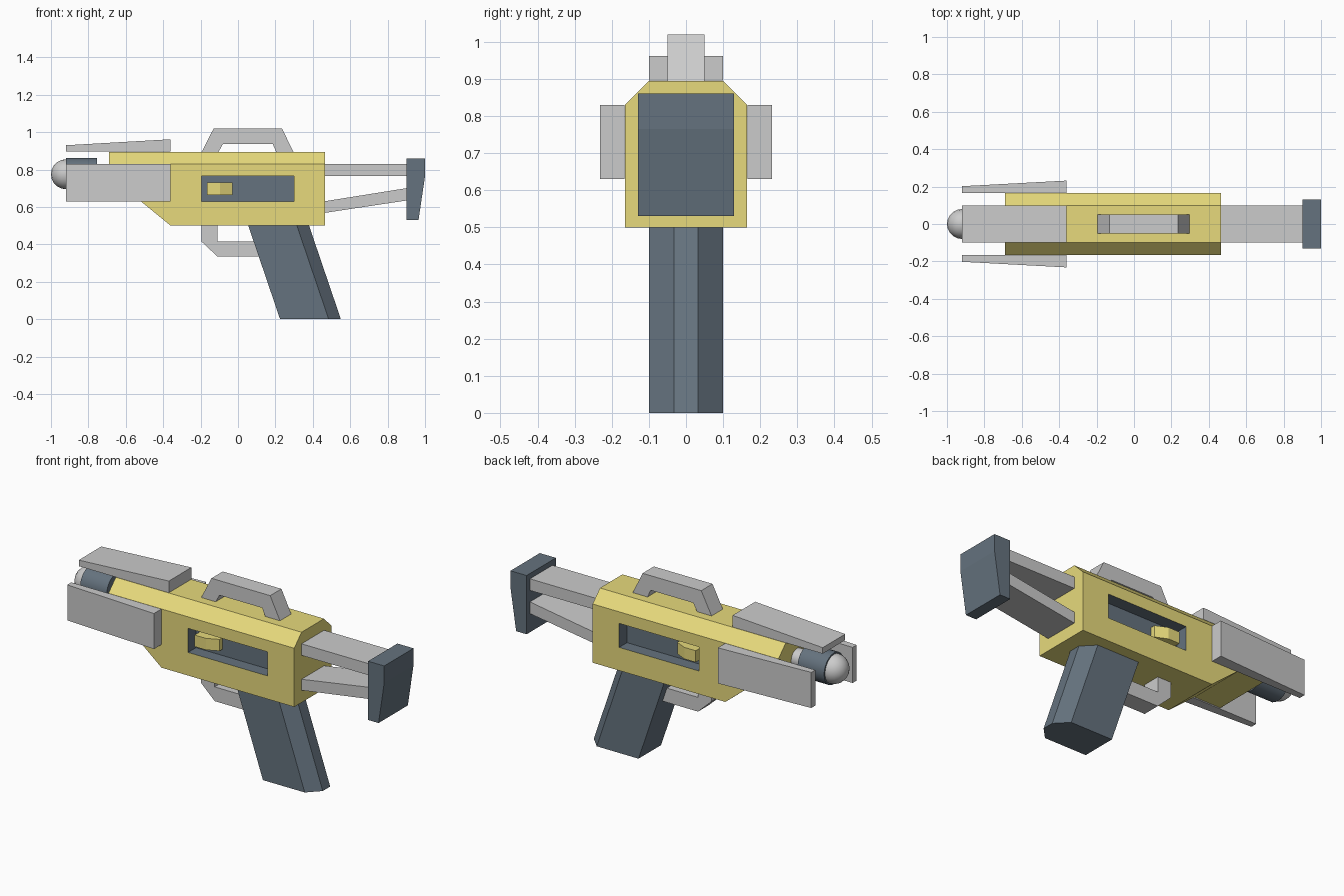
import bpy, bmesh
from math import pi

if "Cube" in bpy.data.objects:
    bpy.data.objects.remove(bpy.data.objects["Cube"])


def material(name, rgb):
    m = bpy.data.materials.new(name)
    m.diffuse_color = (*rgb, 1)
    m.use_nodes = True
    m.node_tree.nodes["Principled BSDF"].inputs["Base Color"].default_value = m.diffuse_color
    return m


YELLOW = material("yellow", (0.80, 0.70, 0.20))
DARK = material("dark_slate", (0.13, 0.17, 0.21))


def finish(name, bm, mat=None):
    bmesh.ops.recalc_face_normals(bm, faces=bm.faces)
    me = bpy.data.meshes.new(name)
    bm.to_mesh(me)
    bm.free()
    ob = bpy.data.objects.new(name, me)
    bpy.context.collection.objects.link(ob)
    if mat:
        me.materials.append(mat)
    return ob


def prism(name, profile, place, a, b, mat=None):
    """Loft a 2D profile between two stations; place(u, v, t) gives the 3D point."""
    bm = bmesh.new()
    ends = [[bm.verts.new(place(u, v, t)) for u, v in profile] for t in (a, b)]
    bm.faces.new(ends[0])
    bm.faces.new(ends[1])
    n = len(profile)
    for i in range(n):
        j = (i + 1) % n
        bm.faces.new((ends[0][i], ends[0][j], ends[1][j], ends[1][i]))
    return finish(name, bm, mat)


def along_y(u, v, t):
    return (u, t, v)


def along_z(u, v, t):
    return (u, v, t)


def boolean(ob, cutter, operation):
    mod = ob.modifiers.new("cut", 'BOOLEAN')
    mod.operation = operation
    mod.solver = 'EXACT'
    mod.object = cutter
    bpy.context.view_layer.objects.active = ob
    bpy.ops.object.modifier_apply(modifier=mod.name)
    bpy.data.objects.remove(cutter)


# Body: chamfered cross-section run along x, trimmed to the side profile
section = [(-0.165, 0.5), (0.165, 0.5), (0.165, 0.83), (0.1, 0.895),
           (-0.1, 0.895), (-0.165, 0.83)]
body = prism("body", section, lambda u, v, t: (t, u, v), -0.69, 0.465, YELLOW)
nose_cut = prism("nose_cutter", [(-0.8, 0.4), (-0.36, 0.4), (-0.36, 0.5),
                                 (-0.525, 0.635), (-0.8, 0.635)], along_y, -0.3, 0.3)
boolean(body, nose_cut, 'DIFFERENCE')

# Side slots with dark interiors
slot = [(-0.195, 0.63), (0.3, 0.63), (0.3, 0.765), (-0.195, 0.765)]
for s in (-1, 1):
    boolean(body, prism("slot_cutter", slot, along_y, s * 0.095, s * 0.3), 'DIFFERENCE')
if len(body.data.materials) < 2:
    body.data.materials.append(DARK)
for p in body.data.polygons:
    pts = [body.data.vertices[i].co for i in p.vertices]
    if all(-0.2 < c.x < 0.305 and 0.62 < c.z < 0.77 for c in pts):
        p.material_index = 1

# Wedge-shaped bolt sitting in each slot, and side heat shields
for s, side in ((-1, "right"), (1, "left")):
    prism("bolt_" + side, [(-0.165, s * 0.09), (-0.03, s * 0.09), (-0.03, s * 0.12),
                           (-0.095, s * 0.15), (-0.165, s * 0.15)],
          along_z, 0.665, 0.73, YELLOW)
    prism("shield_" + side, [(-0.92, s * 0.166), (-0.36, s * 0.166),
                             (-0.36, s * 0.232), (-0.92, s * 0.202)],
          along_z, 0.63, 0.83)
prism("shield_top", [(-0.92, 0.896), (-0.36, 0.896), (-0.36, 0.962), (-0.92, 0.93)],
      along_y, -0.1, 0.1)

# Carry handle and trigger guard
prism("carry_handle", [(-0.195, 0.893), (-0.13, 1.02), (0.235, 1.02), (0.297, 0.893),
                       (0.205, 0.893), (0.185, 0.938), (-0.08, 0.938), (-0.105, 0.893)],
      along_y, -0.05, 0.05)
prism("trigger_guard", [(-0.195, 0.502), (-0.195, 0.415), (-0.11, 0.335), (0.16, 0.335),
                        (0.16, 0.415), (-0.11, 0.415), (-0.11, 0.502)],
      along_y, -0.05, 0.05)

# Raked grip with a chamfered back
grip = [(0.225, -0.1), (0.485, -0.1), (0.55, -0.033), (0.55, 0.033),
        (0.485, 0.1), (0.225, 0.1)]
prism("grip", grip, lambda u, v, t: (u - 0.34 * t, v, t), 0, 0.502, DARK)

# Stock struts and butt plate
prism("stock_strut_upper", [(0.46, 0.765), (0.91, 0.765), (0.91, 0.83), (0.46, 0.83)],
      along_y, -0.1, 0.1)
prism("stock_strut_lower", [(0.46, 0.568), (0.91, 0.636), (0.91, 0.702), (0.46, 0.63)],
      along_y, -0.1, 0.1)
prism("butt_plate", [(0.9, 0.53), (0.965, 0.53), (1.0, 0.765), (1.0, 0.86), (0.9, 0.86)],
      along_y, -0.13, 0.13, DARK)


# Barrel, muzzle sleeve and rounded tip
def tube(name, x0, x1, r, mat=None):
    bpy.ops.mesh.primitive_cylinder_add(vertices=24, radius=r, depth=x1 - x0,
                                        location=((x0 + x1) / 2, 0, 0.775),
                                        rotation=(0, pi / 2, 0))
    ob = bpy.context.object
    ob.name = name
    if mat:
        ob.data.materials.append(mat)
    bpy.ops.object.shade_smooth_by_angle()


tube("barrel", -0.77, -0.68, 0.052)
tube("muzzle_sleeve", -0.92, -0.755, 0.088, DARK)
bpy.ops.mesh.primitive_uv_sphere_add(segments=20, ring_count=10, radius=0.08,
                                     location=(-0.92, 0, 0.775))
bpy.context.object.name = "muzzle_tip"
bpy.ops.object.shade_smooth()
